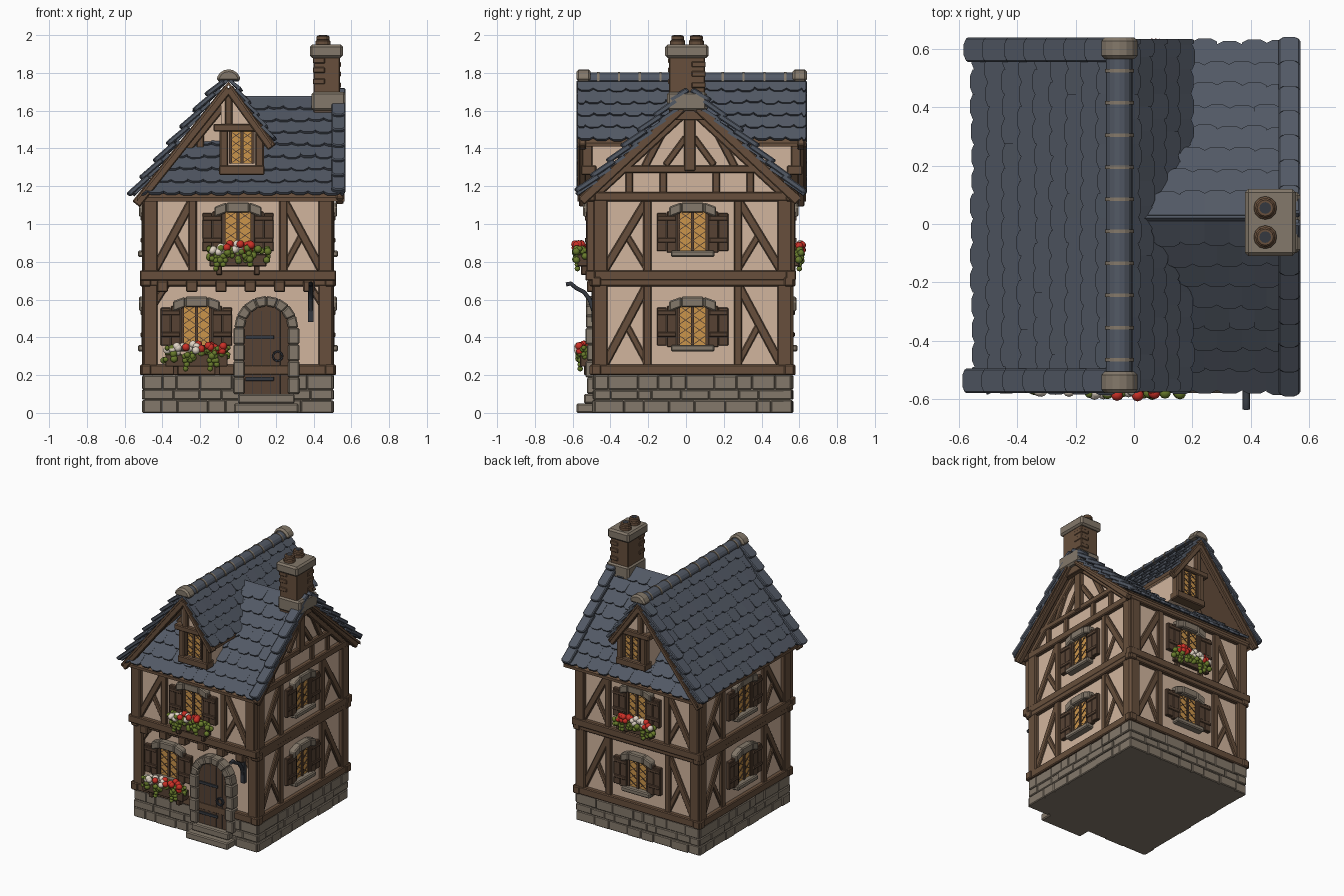
import bpy, bmesh, math, random
from mathutils import Vector

random.seed(4)
if "Cube" in bpy.data.objects:
    bpy.data.objects.remove(bpy.data.objects["Cube"], do_unlink=True)


def material(name, *rgb):
    mat = bpy.data.materials.new(name)
    mat.use_nodes = True
    mat.diffuse_color = (*rgb, 1)
    mat.node_tree.nodes["Principled BSDF"].inputs["Base Color"].default_value = (*rgb, 1)
    return mat


slate = material("slate", .085, .1, .13)
plaster = material("plaster", .64, .46, .34)
timber = material("timber", .135, .078, .045)
stone = material("stone", .23, .19, .145)
dark_wood = material("dark wood", .095, .055, .034)
amber = material("amber glass", .6, .3, .07)
leaf = material("leaf green", .14, .2, .025)
red = material("red petals", .6, .03, .02)
cream = material("cream petals", .75, .66, .56)
iron = material("iron", .035, .04, .05)


class Part:
    """Collects solids into one named object."""
    def __init__(self, name, mat, bevel=0.0):
        self.name, self.mat, self.bevel, self.bm = name, mat, bevel, bmesh.new()

    def prism(self, points, vec):
        low = [self.bm.verts.new(p) for p in points]
        top = [self.bm.verts.new(Vector(p) + vec) for p in points]
        self.bm.faces.new(low)
        self.bm.faces.new(top[::-1])
        for i in range(len(low)):
            j = (i + 1) % len(low)
            self.bm.faces.new((low[i], top[i], top[j], low[j]))

    def box(self, x, y, z):
        self.prism([(x[0], y[0], z[0]), (x[1], y[0], z[0]), (x[1], y[1], z[0]), (x[0], y[1], z[0])],
                   Vector((0, 0, z[1] - z[0])))

    def plate(self, P, outline, d0, d1):
        self.prism([P(a, z, d0) for a, z in outline], P(0, 0, d1) - P(0, 0, d0))

    def rect(self, P, a0, a1, z0, z1, d0, d1):
        self.plate(P, [(a0, z0), (a1, z0), (a1, z1), (a0, z1)], d0, d1)

    def beam(self, P, start, end, width, d0, d1):
        s, e = Vector(start), Vector(end)
        side = (e - s).orthogonal().normalized() * width / 2
        self.plate(P, [s - side, e - side, e + side, s + side], d0, d1)

    def ball(self, centre, radius):
        made = bmesh.ops.create_icosphere(self.bm, subdivisions=2, radius=radius)["verts"]
        bmesh.ops.translate(self.bm, verts=made, vec=centre)
        for vert in made:
            for face in vert.link_faces:
                face.smooth = True

    def cut(self, point, normal):
        geom = self.bm.verts[:] + self.bm.edges[:] + self.bm.faces[:]
        bmesh.ops.bisect_plane(self.bm, geom=geom, plane_co=point, plane_no=normal, clear_outer=True)

    def finish(self):
        bmesh.ops.recalc_face_normals(self.bm, faces=self.bm.faces)
        mesh = bpy.data.meshes.new(self.name)
        self.bm.to_mesh(mesh)
        mesh.materials.append(self.mat)
        obj = bpy.data.objects.new(self.name, mesh)
        bpy.context.collection.objects.link(obj)
        if self.bevel:
            mod = obj.modifiers.new("bevel", "BEVEL")
            mod.width, mod.segments = self.bevel, 1


def wall(axis, sign, offset):
    """Maps (along, height, outward) on a wall to the world."""
    if axis == "y":
        return lambda a, z, d: Vector((a, offset + sign * d, z))
    return lambda a, z, d: Vector((offset + sign * d, a, z))


HALF = .48
walls = Part("plaster_walls", plaster)
frame = Part("timber_frame", timber, .006)
stones = Part("foundation_stones", stone, .005)
surrounds = Part("stone_surrounds", stone, .007)
shutters = Part("shutters_and_planters", dark_wood, .004)
glass = Part("window_glass", amber)
lattice = Part("window_lattice", dark_wood)
leaves, reds, creams = Part("leaves", leaf), Part("red_flowers", red), Part("cream_flowers", cream)
ironwork = Part("door_ironwork", iron, .002)

# Plaster storeys, the upper one jettied
walls.box((-HALF, HALF), (-.47, .54), (.1, .72))
walls.box((-HALF, HALF), (-.5, .55), (.72, 1.17))

# Foundation of irregular blocks
stones.box((-.495, .495), (-.483, .553), (0, .2))
for P, a0, a1 in ((wall("y", -1, -.47), -.5, .5), (wall("y", 1, .54), -.5, .5),
                  (wall("x", 1, HALF), -.485, .555), (wall("x", -1, -HALF), -.485, .555)):
    z = 0
    for tall in (.07, .055, .077):
        a = a0
        while a < a1 - .01:
            b = a + random.uniform(.07, .17)
            b = a1 if a1 - b < .06 else b
            stones.rect(P, a, b, z, z + tall - random.uniform(0, .006), -.03, random.uniform(.02, .029))
            a = b
        z += tall


def timbers(P, a0, a1, z0, z1, inner):
    """Posts, rails and K braces on one storey of a wall."""
    frame.rect(P, a0 - .02, a1 + .02, z0, z0 + .055, -.02, .032)
    frame.rect(P, a0 - .02, a1 + .02, z1 - .05, z1, -.02, .03)
    mid = (a0 + a1) / 2
    for s, corner in ((-1, a0), (1, a1)):
        frame.rect(P, min(corner, corner - s * .075), max(corner, corner - s * .075), z0, z1, -.03, .028)
        if inner:
            post = mid + s * inner
            foot, head = Vector((corner - s * .06, z0 + .06)), Vector((post, z1 - .04))
            frame.rect(P, post - .022, post + .022, z0, z1, -.01, .02)
            frame.beam(P, foot, head, .045, -.01, .016)
            frame.beam(P, foot.lerp(head, .5), (post, z0 + .06), .035, -.01, .012)
        else:
            frame.beam(P, (corner - s * .04, z1 - .17), (corner - s * .13, z1 - .03), .035, -.01, .016)


def window(P, a, z, w=.15, h=.21, shutter=True):
    l, r = a - w / 2, a + w / 2
    glass.rect(P, l, r, z, z + h, .002, .01)
    for i in range(2):
        for j in range(4):
            x0, x1 = l + i * w / 2, l + (i + 1) * w / 2
            y0, y1 = z + j * h / 4, z + (j + 1) * h / 4
            lattice.beam(P, (x0, y0), (x1, y1), .004, .01, .014)
            lattice.beam(P, (x0, y1), (x1, y0), .004, .01, .014)
    for x in (l, a, r):
        lattice.rect(P, x - .008, x + .008, z, z + h, .002, .02)
    if not shutter:
        return
    surrounds.rect(P, l - .04, r + .04, z - .035, z, -.01, .05)
    # Shallow arched lintel of three stones
    for x0, x1, rise0, rise1 in ((-.125, -.06, -.012, .012), (-.06, .06, .012, .012), (.06, .125, .012, -.012)):
        base = z + h - .022
        surrounds.plate(P, [(a + x0, base + rise0), (a + x1, base + rise1),
                            (a + x1, base + .055 + rise1), (a + x0, base + .055 + rise0)], -.01, .045)
    for s in (-1, 1):
        for k in range(2):
            c = a + s * (w / 2 + .035 + k * .053)
            shutters.rect(P, c - .026, c + .026, z - .012 + k * .008, z + h - .005 - k * .008, 0, .03)
        c = a + s * (w / 2 + .062)
        for up in (.2, .75):
            shutters.rect(P, c - .05, c + .05, z + h * up, z + h * up + .025, .02, .036)


def flower_box(P, a, z, w, out):
    shutters.rect(P, a - w / 2, a + w / 2, z - .055, z + .01, .02, out)
    for s in (-1, 1):
        shutters.rect(P, a + s * w / 3 - .015, a + s * w / 3 + .015, z - .1, z - .04, 0, out - .02)
    for i in range(60):
        leaves.ball(P(a + random.uniform(-.53, .53) * w, z + random.uniform(-.025, .045),
                      random.uniform(.03, out + .01)), random.uniform(.013, .021))
    for i in range(26):
        x = random.uniform(-1, 1)
        group = reds if x > .1 or i % 4 == 0 else creams
        group.ball(P(a + x * w / 2.1, z + random.uniform(.02, .065), random.uniform(.045, out + .015)), .021)
    for i in range(6):
        x = a + random.choice((-1, 1)) * random.uniform(.15, .4) * w
        for k in range(random.randint(2, 4)):
            leaves.ball(P(x + random.uniform(-.008, .008), z - k * .022, out), .015)


# Four sides of framing and windows
front_low, front_up = wall("y", -1, -.47), wall("y", -1, -.5)
back_low, back_up = wall("y", 1, .54), wall("y", 1, .55)
right, left = wall("x", 1, HALF), wall("x", -1, -HALF)
for low, up, a0, a1, inner in ((front_low, front_up, -.5, .5, 0), (back_low, back_up, -.5, .5, .24),
                               (right, right, -.49, .56, .24), (left, left, -.49, .56, .24)):
    timbers(low, a0, a1, .2, .72, inner)
    timbers(up, a0, a1, .7, 1.17, .24)
    centre = (a0 + a1) / 2
    window(up, centre, .86)
    window(low, centre if inner else -.22, .36)
for i in range(6):
    x = -.4 + i * .155
    frame.rect(front_low, x - .03, x + .03, .64, .7, -.02, .055)
flower_box(front_up, 0, .83, .3, .075)
flower_box(front_low, -.22, .3, .33, .09)
flower_box(back_up, 0, .83, .3, .05)

# Arched door, its stones and steps
DOOR, SPRING = .15, .45
arc = [Vector((math.cos(t * math.pi / 8), math.sin(t * math.pi / 8))) for t in range(9)]
hub = Vector((DOOR, SPRING))
door = Part("door", dark_wood)
door.plate(front_low, [(DOOR + .12, .1)] + [hub + v * .12 for v in arc] + [(DOOR - .12, .1)], -.01, .03)
for u, v in zip(arc, arc[1:]):
    surrounds.plate(front_low, [hub + u * .115, hub + u * .17, hub + v * .17, hub + v * .115], -.02, .06)
for s in (-1, 1):
    for k in range(4):
        c, z = DOOR + s * .145, .1 + k * .0875
        surrounds.rect(front_low, c - .03, c + .03, z, z + .0875, -.02, .055 + .008 * (k % 2))
for i in range(1, 5):
    x = DOOR - .12 + i * .048
    ironwork.rect(front_low, x - .002, x + .002, .1, .54, .03, .032)
for z in (.18, .4):
    ironwork.rect(front_low, .04, .19, z - .01, z + .01, .03, .038)
ring = Vector((.21, .3))
for i in range(8):
    t, n = i * math.pi / 4, (i + 1) * math.pi / 4
    ironwork.beam(front_low, ring + Vector((math.cos(t), math.sin(t))) * .026,
                  ring + Vector((math.cos(n), math.sin(n))) * .026, .01, .03, .048)
surrounds.box((-.02, .32), (-.58, -.45), (0, .05))
surrounds.box((0, .3), (-.54, -.45), (.05, .1))

# Iron bracket beside the door
ironwork.rect(front_low, .37, .4, .48, .7, 0, .03)
curve = bpy.data.curves.new("lantern_bracket", "CURVE")
curve.dimensions, curve.bevel_depth, curve.bevel_resolution = "3D", .013, 1
line = curve.splines.new("POLY")
hook = [(-.49, .54), (-.51, .6), (-.54, .64), (-.58, .66), (-.61, .685), (-.635, .68)]
line.points.add(len(hook) - 1)
for point, (y, z) in zip(line.points, hook):
    point.co = (.385, y, z, 1)
curve.materials.append(iron)
bpy.context.collection.objects.link(bpy.data.objects.new("lantern_bracket", curve))

# Roof lines: main ridge along x, taller cross ridge along y
PEAK_Y, PEAK, EAVE, SIDE = .02, 1.655, 1.14, .565
FRONT, BACK = -.575, .635
RIDGE_X, RIDGE, LEFT_X, RIGHT_X, RIGHT_Z = -.05, 1.755, -.535, .18, 1.43
cross_normal = Vector((EAVE - RIDGE, 0, RIDGE_X - LEFT_X)).normalized()
cross_point = Vector((LEFT_X, 0, EAVE)) - cross_normal * .01


def shingles(part, start, along, up, rows, width, thick=.016, lift=.013):
    start, along, up = Vector(start), Vector(along), Vector(up)
    length, h = along.length, up.length / rows
    u, v = along.normalized(), up.normalized()
    n = u.cross(v)
    n = n if n.z > 0 else -n
    for r in range(rows):
        s = -width / 2 if r % 2 and width < length else 0
        while s < length - .002:
            a, b = max(s, 0), min(s + width, length)
            t, e = r * h + random.uniform(-.006, .006), (b - a) * .25
            top = min((r + 1.3) * h, up.length)
            rise = lift + random.uniform(0, .006)
            pts = [(a, t + .014, rise), (a + e, t, rise), (b - e, t, rise), (b, t + .014, rise),
                   (b, top, 0), (a, top, 0)]
            part.prism([start + u * p + v * q + n * w for p, q, w in pts], n * thick)
            s += width


main_tiles, main_deck = Part("main_roof_tiles", slate), Part("main_roof_boards", timber)
cross_tiles, cross_deck = Part("cross_roof_tiles", slate), Part("cross_roof_boards", timber)
edge_tiles = Part("verge_tiles", slate, .006)
down = Vector((0, 0, -.02))
for y in (FRONT + .015, BACK - .025):
    rise = Vector((0, PEAK_Y - y, PEAK - EAVE))
    shingles(main_tiles, (-SIDE, y, EAVE), (2 * SIDE, 0, 0), rise, 8, .085)
    shingles(edge_tiles, (SIDE - .07, y, EAVE), (.075, 0, 0), rise + Vector((0, 0, .045)), 7, .08, .03, .02)
    main_deck.prism([(-SIDE, y, EAVE), (SIDE, y, EAVE), (SIDE, PEAK_Y, PEAK), (-SIDE, PEAK_Y, PEAK)], down)
main_tiles.prism([(-.1, PEAK_Y + dy, PEAK + dz) for dy, dz in ((-.05, -.035), (0, .023), (.05, -.035))],
                 Vector((.1 + SIDE, 0, 0)))
for part in (main_tiles, main_deck):
    part.cut(cross_point, cross_normal)
for x, z, rows in ((LEFT_X, EAVE, 9), (RIGHT_X, RIGHT_Z, 5)):
    rise = Vector((RIDGE_X - x, 0, RIDGE - z))
    shingles(cross_tiles, (x, FRONT, z), (0, BACK - FRONT, 0), rise, rows, .085)
    cross_deck.prism([(x, FRONT, z), (x, BACK, z), (RIDGE_X, BACK, RIDGE), (RIDGE_X, FRONT, RIDGE)], down)
for y in (FRONT - .005, BACK - .08):
    shingles(edge_tiles, (LEFT_X - .015, y, EAVE - .01), (0, .085, 0),
             (RIDGE_X - LEFT_X, 0, RIDGE - EAVE), 7, .09, .028, .022)

# Ridge caps, with clay bands and stone ends
caps, bands = Part("ridge_caps", slate, .004), Part("ridge_bands", stone)
ends = Part("ridge_end_stones", stone, .012)


def cap(part, y, size, length):
    part.prism([(RIDGE_X + v.x * size, y, RIDGE + v.y * size) for v in arc], Vector((0, length, 0)))


step = (BACK - FRONT) / 11
for i in range(11):
    cap(caps, FRONT + i * step, .046, step)
    if i:
        cap(bands, FRONT + i * step - .006, .05, .012)
cap(ends, FRONT - .005, .064, .075)
cap(ends, BACK - .07, .064, .075)

# Attic walls and the timbered right gable
walls.prism([(0, -.48, 1.14), (0, .53, 1.14), (0, PEAK_Y, 1.63)], Vector((HALF, 0, 0)))
walls.prism([(x, -.27, z) for x, z in ((-.46, 1.16), (.14, 1.16), (.14, 1.43), (RIDGE_X, 1.71))],
            Vector((0, .59, 0)))
frame.rect(right, -.38, .42, 1.27, 1.31, -.01, .025)
frame.rect(right, PEAK_Y - .03, PEAK_Y + .03, 1.28, 1.64, -.01, .03)
for s in (-1, 1):
    for a in (.14, .32):
        frame.rect(right, PEAK_Y + s * a - .02, PEAK_Y + s * a + .02, 1.15, 1.28, -.01, .018)
    frame.beam(right, (PEAK_Y + s * .24, 1.3), (PEAK_Y + s * .14, 1.49), .04, -.01, .018)
    frame.beam(right, (PEAK_Y + s * .13, 1.31), (PEAK_Y + s * .02, 1.46), .035, -.01, .016)
    frame.beam(right, (PEAK_Y + s * .575, 1.12), (PEAK_Y, 1.655), .05, .04, .078)
    frame.beam(right, (PEAK_Y + s * .5, 1.15), (PEAK_Y, 1.61), .04, -.01, .025)

# Front and back dormers under the cross roof
for sign, y in ((-1, -.525), (1, .585)):
    P = wall("y", sign, y)
    walls.plate(P, [(-.09, 1.27), (.13, 1.27), (.13, 1.45), (RIDGE_X, 1.7), (-.09, 1.65)], -.3, 0)
    window(P, .02, 1.32, .12, .17, False)
    for x in (-.075, .115):
        frame.rect(P, x - .022, x + .022, 1.27, 1.5, -.03, .025)
    frame.rect(P, -.13, .14, 1.49, 1.53, -.03, .03)
    frame.rect(P, -.1, .14, 1.26, 1.31, -.05, .032)
    frame.rect(P, RIDGE_X - .02, RIDGE_X + .02, 1.5, 1.7, -.02, .025)
    frame.beam(P, (LEFT_X - .005, 1.105), (RIDGE_X, 1.72), .05, .005, .042)
    frame.beam(P, (RIDGE_X, 1.72), (RIGHT_X, 1.405), .05, .005, .042)
    frame.beam(P, (-.4, 1.24), (RIDGE_X, 1.67), .05, -.265, -.23)
    frame.beam(P, (-.2, 1.4), (-.2, 1.54), .04, -.265, -.235)

# Chimney with two pots
shaft, crown = Part("chimney_shaft", timber, .004), Part("chimney_stonework", stone, .012)
pots, holes = Part("chimney_pots", timber, .006), Part("chimney_pot_holes", iron)
shaft.box((.4, .54), (-.09, .1), (1.55, 1.9))
for z in (1.74, 1.8, 1.85):
    shaft.box((.396, .46), (-.094, -.03), (z, z + .03))
    shaft.box((.48, .544), (.03, .104), (z - .02, z + .01))
crown.box((.39, .57), (-.1, .11), (1.6, 1.7))
crown.box((.38, .555), (-.11, .12), (1.88, 1.95))
for y in (-.045, .055):
    for part, size, z, tall in ((pots, .04, 1.94, .035), (pots, .034, 1.97, .029), (holes, .02, 1.99, .01)):
        part.prism([(.45 + math.cos(t * math.pi / 6) * size, y + math.sin(t * math.pi / 6) * size, z)
                    for t in range(12)], Vector((0, 0, tall)))

for part in (walls, frame, stones, surrounds, shutters, glass, lattice, leaves, reds, creams, ironwork, door,
             main_tiles, main_deck, cross_tiles, cross_deck, edge_tiles, caps, bands, ends, shaft, crown, pots, holes):
    part.finish()
